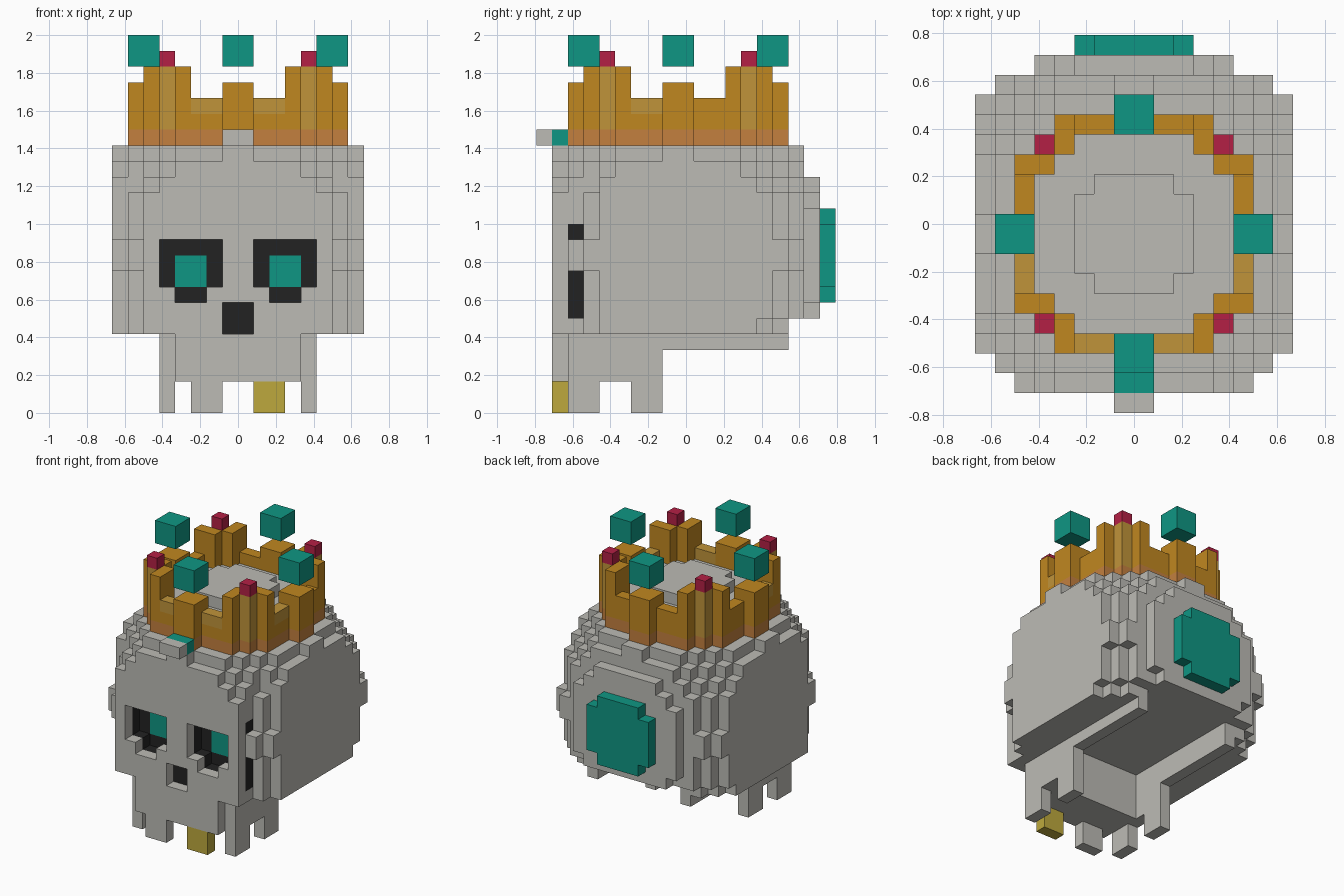
import bpy, bmesh
from mathutils import Vector

cube = bpy.data.objects.get("Cube")
if cube:
    bpy.data.objects.remove(cube, do_unlink=True)

U = 1 / 12  # edge of one block


def linear(c):
    return c / 12.92 if c <= 0.04045 else ((c + 0.055) / 1.055) ** 2.4


def make_material(name, code):
    rgb = [linear(int(code[n:n + 2], 16) / 255) for n in range(0, 6, 2)]
    mat = bpy.data.materials.new(name)
    mat.use_nodes = True
    mat.diffuse_color = (*rgb, 1)
    bsdf = next(n for n in mat.node_tree.nodes if n.type == 'BSDF_PRINCIPLED')
    bsdf.inputs["Base Color"].default_value = (*rgb, 1)
    bsdf.inputs["Roughness"].default_value = 0.8
    return mat


COLOURS = {"bone": "bcbbb5", "black": "222222", "teal": "0f9683", "gold": "c08720",
           "pale gold": "c0943a", "copper": "c3803f", "ruby": "b42045",
           "tooth gold": "bda93d"}
MATS = {name: make_material(name, code) for name, code in COLOURS.items()}
parts = {}


def put(part, cell, colour):
    parts.setdefault(part, {})[cell] = colour


def fill(part, colour, xs, ys, zs):
    for i in range(*xs):
        for j in range(*ys):
            for k in range(*zs):
                put(part, (i, j, k), colour)


# Skull: a block ball with flattened sides, hollow face features and underside
def in_ball(dx, dy, dz, j):
    if abs(dx) > 6 and dy < -5:
        dy -= 1  # softened front edges
    if j < 8:
        dz = max(dz, -3.5)  # straight cheeks
    return dx * dx + dy * dy + dz * dz < 100


def carved(a, j, k):
    eye = (1 < a < 5 and 8 <= k < 11) or (2 < a < 4 and k == 7)
    nose = a < 1 and k < 7
    underside = k < 6 and (j > 15 or (a < 4 and j >= 5))
    return (eye and j < 3) or (nose and j == 1) or underside


def skull_colour(a, j, k):
    if j == 3 and 2 < a < 4 and k in (8, 9):
        return "teal"
    if j in (2, 3) and ((a < 6 and 6 <= k < 12) or (a < 1 and k == 5)):
        return "black"
    return "bone"


for i in range(-8, 8):
    for j in range(1, 19):
        for k in range(5, 20):
            a = abs(i + 0.5)
            if in_ball(i + 0.5, j - 8.5, k - 9.5, j) and not carved(a, j, k):
                if j == 18:
                    put("back_disc", (i, j, k), "teal")
                else:
                    put("skull", (i, j, k), skull_colour(a, j, k))

# Jaw, with side walls and ridges running to the back
fill("jaw", "bone", (-4, 4), (1, 5), (2, 5))
for x in (-5, 4):
    fill("jaw", "bone", (x, x + 1), (2, 8), (2, 5))
    fill("jaw", "bone", (x, x + 1), (8, 16), (4, 5))
    # Side teeth
    for y in (2, 6):
        fill("side_teeth", "bone", (x, x + 1), (y, y + 2), (0, 2))

# Front teeth
fill("front_tooth", "bone", (-3, -1), (1, 2), (0, 2))
fill("gold_tooth", "tooth gold", (1, 3), (1, 2), (0, 2))

# Brow jewel with its bone tip
fill("brow_tip", "bone", (-1, 1), (0, 1), (17, 18))
fill("brow_jewel", "teal", (-1, 1), (1, 2), (17, 18))

# Crown ring: four spires, low walls between, corner towers with rubies
for i in range(-7, 7):
    for j in range(2, 16):
        lo, hi = sorted((abs(i + 0.5), abs(j - 8.5)))
        top, corner = 0, lo == hi == 4.5
        if lo < 1 and hi > 5:
            top = 21
            for k in (22, 23):
                put("floating_gems", (i, j, k), "teal")
        elif 1 < lo < 3 and hi == 5.5:
            top = 20
        elif corner or (lo == 3.5 and hi in (4.5, 5.5)):
            top = 22
        if corner:
            put("rubies", (i, j, 22), "ruby")
        for k in range(17, top):
            pale = corner or (top == 20 and k == 19 and j < 9)
            colour = "copper" if k == 17 else "pale gold" if pale else "gold"
            parts["skull"].pop((i, j, k), None)
            put("crown", (i, j, k), colour)

# Build every part from its exposed block faces
occupied = set().union(*parts.values())


def build(name, cells):
    bm = bmesh.new()
    names = sorted(set(cells.values()))
    verts = {}

    def vert(p):
        key = tuple(round(c) for c in p)
        if key not in verts:
            verts[key] = bm.verts.new((key[0] * U, (key[1] - 9.5) * U, key[2] * U))
        return verts[key]

    for cell, colour in cells.items():
        centre = Vector(cell) + Vector((0.5, 0.5, 0.5))
        for axis in range(3):
            for sign in (-1, 1):
                n = Vector((0, 0, 0))
                n[axis] = sign
                if tuple(int(c + d) for c, d in zip(cell, n)) in occupied:
                    continue
                u = Vector((0, 0, 0))
                u[(axis + 1) % 3] = 0.5
                v = n.cross(u)
                mid = centre + n * 0.5
                corners = (mid - u - v, mid + u - v, mid + u + v, mid - u + v)
                quad = [vert(p) for p in corners]
                face = bm.faces.get(quad) or bm.faces.new(quad)
                face.material_index = names.index(colour)
    bmesh.ops.dissolve_limit(bm, angle_limit=0.01, verts=bm.verts[:], edges=bm.edges[:],
                             delimit={'MATERIAL'})
    mesh = bpy.data.meshes.new(name)
    bm.to_mesh(mesh)
    bm.free()
    for n in names:
        mesh.materials.append(MATS[n])
    bpy.context.scene.collection.objects.link(bpy.data.objects.new(name, mesh))


for part_name, part_cells in parts.items():
    build(part_name, part_cells)
